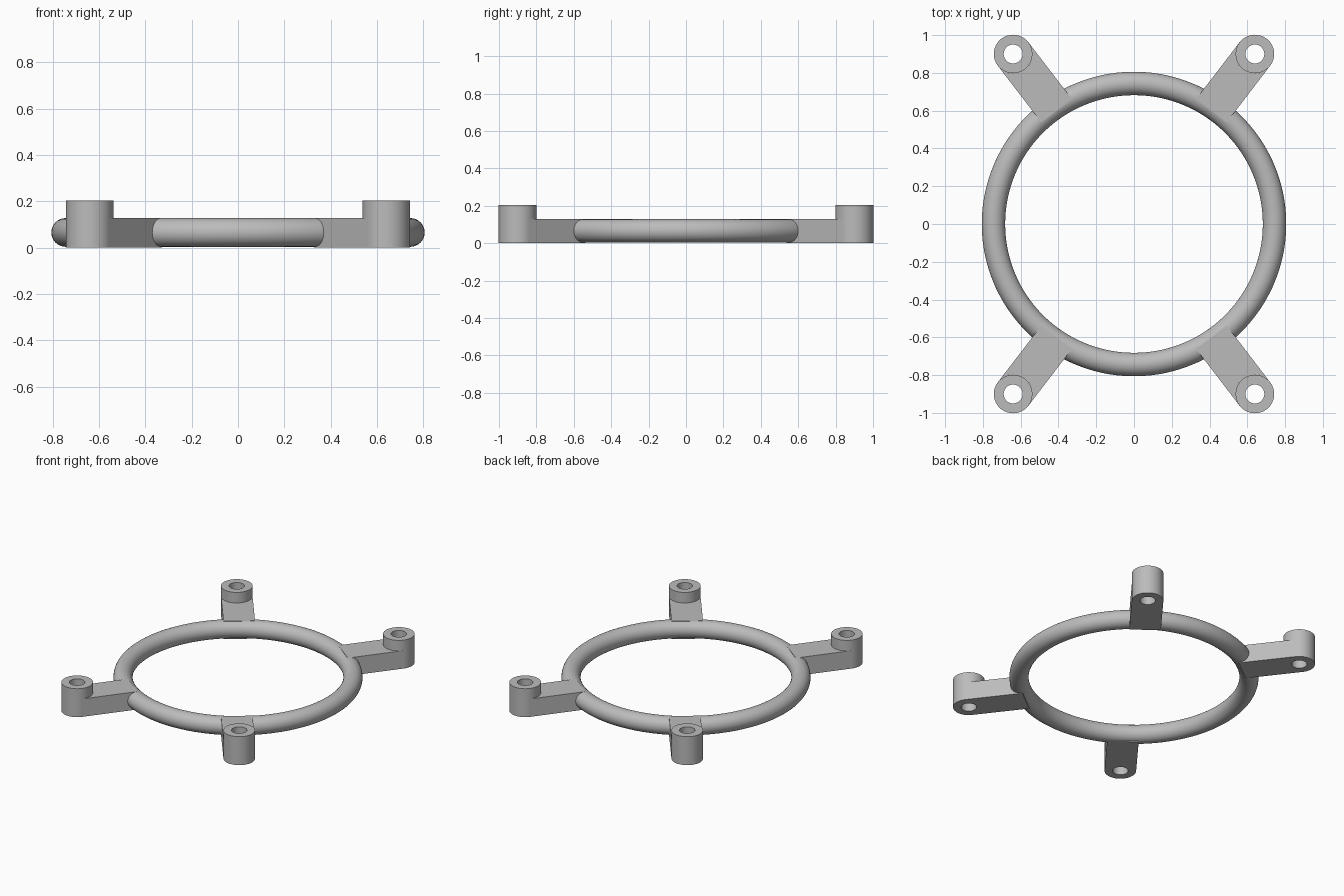
import bpy, bmesh
from math import cos, sin, pi, radians, atan2, hypot

cube = bpy.data.objects.get("Cube")
if cube:
    bpy.data.objects.remove(cube, do_unlink=True)

GREY = (0.5, 0.5, 0.5, 1)
RING_R, TUBE_R, RING_Z = 0.744, 0.062, 0.066
BOSS_X, BOSS_Y, BOSS_R, HOLE_R, BOSS_H = 0.64, 0.90, 0.102, 0.05, 0.203
END_X, END_Y, ARM_H = 0.41, 0.60, 0.128
SEG = 64

mat = bpy.data.materials.new("plain grey")
mat.use_nodes = True
mat.diffuse_color = GREY
mat.node_tree.nodes["Principled BSDF"].inputs["Base Color"].default_value = GREY


def finish(bm, name, mirrored=False):
    bmesh.ops.recalc_face_normals(bm, faces=bm.faces)
    mesh = bpy.data.meshes.new(name)
    bm.to_mesh(mesh)
    bm.free()
    mesh.materials.append(mat)
    ob = bpy.data.objects.new(name, mesh)
    bpy.context.collection.objects.link(ob)
    if mirrored:
        mod = ob.modifiers.new("four corners", 'MIRROR')
        mod.use_axis = (True, True, False)
        mod.use_mirror_merge = False
    bpy.ops.object.select_all(action='DESELECT')
    ob.select_set(True)
    bpy.context.view_layer.objects.active = ob
    bpy.ops.object.shade_smooth_by_angle(angle=radians(35))
    return ob


def lathe(profile, segments, cx=0, cy=0):
    """Turn a closed (radius, z) profile about a vertical axis."""
    bm = bmesh.new()
    rings = []
    for i in range(segments):
        a = 2 * pi * i / segments
        rings.append([bm.verts.new((cx + r * cos(a), cy + r * sin(a), z)) for r, z in profile])
    n = len(profile)
    for i in range(segments):
        p, q = rings[i], rings[(i + 1) % segments]
        for j in range(n):
            k = (j + 1) % n
            bm.faces.new((p[j], q[j], q[k], p[k]))
    return bm


# Round ring
tube = [(RING_R + TUBE_R * cos(2 * pi * j / 32), RING_Z + TUBE_R * sin(2 * pi * j / 32))
        for j in range(32)]
finish(lathe(tube, 160), "ring")

# Mounting bosses with through holes
boss = [(HOLE_R, 0), (BOSS_R, 0), (BOSS_R, BOSS_H), (HOLE_R, BOSS_H)]
finish(lathe(boss, SEG, BOSS_X, BOSS_Y), "mounting_bosses", True)

# Flat arms: square end inside the ring, hollow end wrapped around the boss
dx, dy = BOSS_X - END_X, BOSS_Y - END_Y
length, heading = hypot(dx, dy), atan2(dy, dx)
side = (-sin(heading) * BOSS_R, cos(heading) * BOSS_R)
outline = [(END_X + side[0], END_Y + side[1]), (END_X - side[0], END_Y - side[1])]
for i in range(SEG // 2 + 1):
    a = heading - pi / 2 - 2 * pi * i / SEG
    outline.append((BOSS_X + BOSS_R * cos(a), BOSS_Y + BOSS_R * sin(a)))
bm = bmesh.new()
base = bm.faces.new([bm.verts.new((x, y, 0)) for x, y in outline])
top = bmesh.ops.extrude_face_region(bm, geom=[base])["geom"]
bmesh.ops.translate(bm, vec=(0, 0, ARM_H),
                    verts=[v for v in top if isinstance(v, bmesh.types.BMVert)])
finish(bm, "arms", True)
